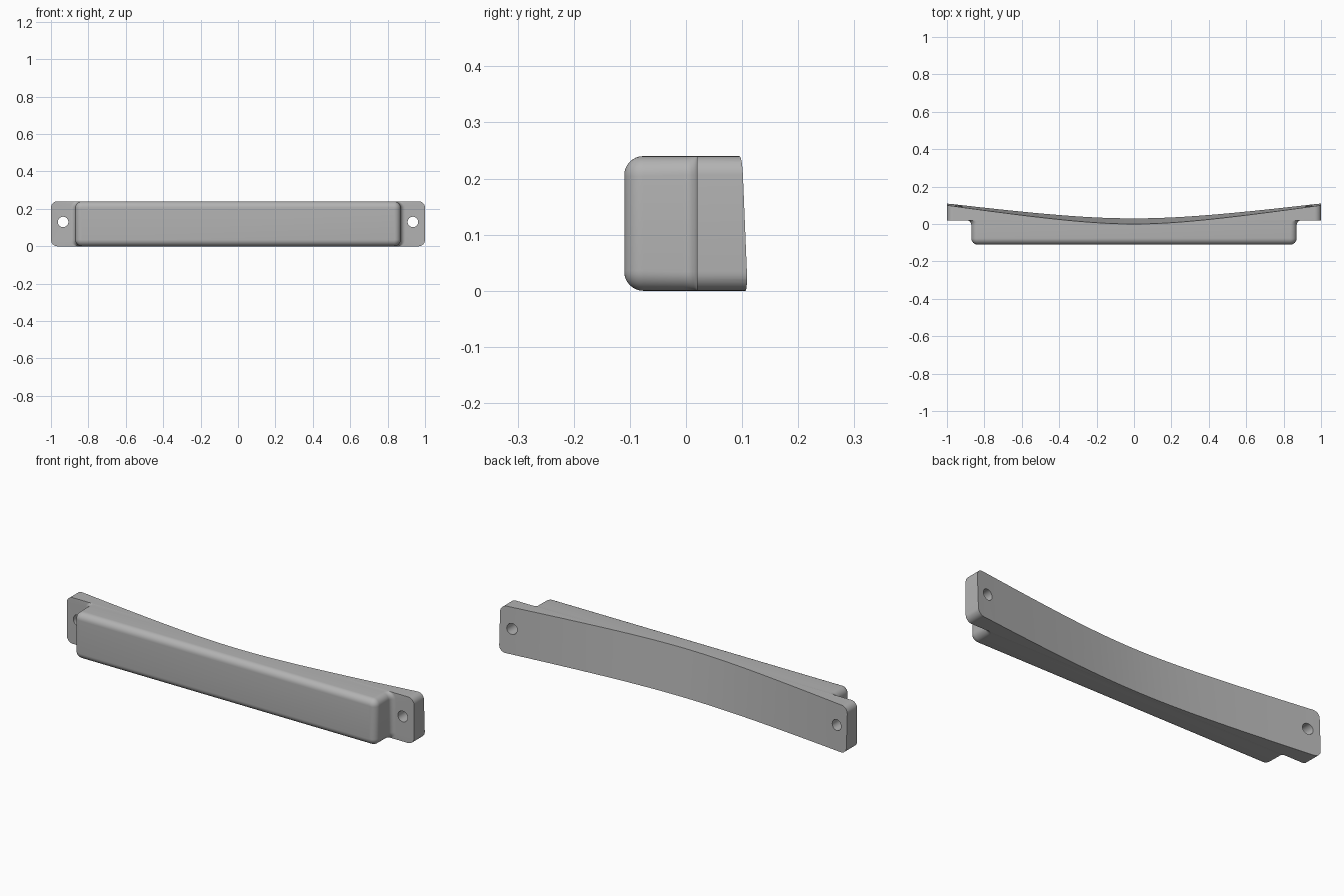
import bpy
import bmesh
from math import sin, cos, pi, sqrt

if "Cube" in bpy.data.objects:
    bpy.data.objects.remove(bpy.data.objects["Cube"], do_unlink=True)

HEIGHT = 0.24
BODY = 0.87      # half width of the front bar
ROUND = 0.034    # edge rounding
FLARE = 0.025    # concave blend into the end tabs
TAB_Y = 0.02     # front face of the end tabs

grey = bpy.data.materials.new("grey plastic")
grey.use_nodes = True
grey.diffuse_color = (0.45, 0.45, 0.45, 1)
grey.node_tree.nodes["Principled BSDF"].inputs["Base Color"].default_value = (0.45, 0.45, 0.45, 1)


def make_object(name, bm):
    bmesh.ops.recalc_face_normals(bm, faces=bm.faces)
    mesh = bpy.data.meshes.new(name)
    bm.to_mesh(mesh)
    bm.free()
    mesh.materials.append(grey)
    obj = bpy.data.objects.new(name, mesh)
    bpy.context.collection.objects.link(obj)
    return obj


def loft(name, rings):
    bm = bmesh.new()
    loops = [[bm.verts.new(p) for p in ring] for ring in rings]
    for a, b in zip(loops, loops[1:]):
        for i in range(len(a)):
            j = (i + 1) % len(a)
            bm.faces.new((a[i], a[j], b[j], b[i]))
    bm.faces.new(loops[0])
    bm.faces.new(loops[-1])
    return make_object(name, bm)


def rounded_ring(y, half_w, inset, radius, steps=8):
    """Rounded rectangle facing the front at depth y."""
    half_h = HEIGHT / 2 - inset
    ring = []
    for k, (sx, sz) in enumerate([(1, 1), (-1, 1), (-1, -1), (1, -1)]):
        for i in range(steps + 1):
            t = (k + i / steps) * pi / 2
            ring.append((sx * (half_w - radius) + radius * cos(t), y,
                         HEIGHT / 2 + sz * (half_h - radius) + radius * sin(t)))
    return ring


def back_y(x, z):
    """Hollow back face, leaning forward towards the top."""
    low = 0.03 + sqrt(0.066 ** 2 + (0.13 * x) ** 2) - 0.066
    high = sqrt(0.0625 ** 2 + (0.15 * x) ** 2) - 0.0625
    return low + (high - low) * z / HEIGHT


# Bar with rounded front, blended into the end tabs
rings = []
for i in range(9):
    t = i / 8 * pi / 2
    inset = ROUND * (1 - sin(t))
    rings.append(rounded_ring(-0.11 + ROUND * (1 - cos(t)), BODY - inset, inset,
                              ROUND - inset + 0.002))
for i in range(9):
    t = i / 8 * pi / 2
    rings.append(rounded_ring(TAB_Y - FLARE * (1 - sin(t)),
                              BODY + FLARE * (1 - cos(t)), 0, ROUND))
rings.append(rounded_ring(TAB_Y, 1, 0, ROUND))
rings.append(rounded_ring(0.2, 1, 0, ROUND))
bar = loft("curved_mounting_bar", rings)

# Cutter for the hollow back
slices = []
for i in range(65):
    x = -1.1 + 2.2 * i / 64
    slices.append([(x, back_y(x, -0.05), -0.05), (x, back_y(x, 0.3), 0.3),
                   (x, 0.4, 0.3), (x, 0.4, -0.05)])
cutters = [loft("back_cutter", slices)]

# Cutters for the screw holes
for side, x in (("left", 0.935), ("right", -0.935)):
    circle = [(x + 0.028 * cos(i * pi / 16), 0.13 + 0.028 * sin(i * pi / 16)) for i in range(32)]
    cutters.append(loft(side + "_hole_cutter",
                        [[(cx, y, cz) for cx, cz in circle] for y in (-0.05, 0.3)]))

bpy.context.view_layer.objects.active = bar
bar.select_set(True)
for cutter in cutters:
    cut = bar.modifiers.new(cutter.name, "BOOLEAN")
    cut.operation = "DIFFERENCE"
    cut.solver = "EXACT"
    cut.object = cutter
    bpy.ops.object.modifier_apply(modifier=cut.name)
    bpy.data.objects.remove(cutter, do_unlink=True)

bpy.ops.object.shade_smooth_by_angle(angle=pi / 6)
